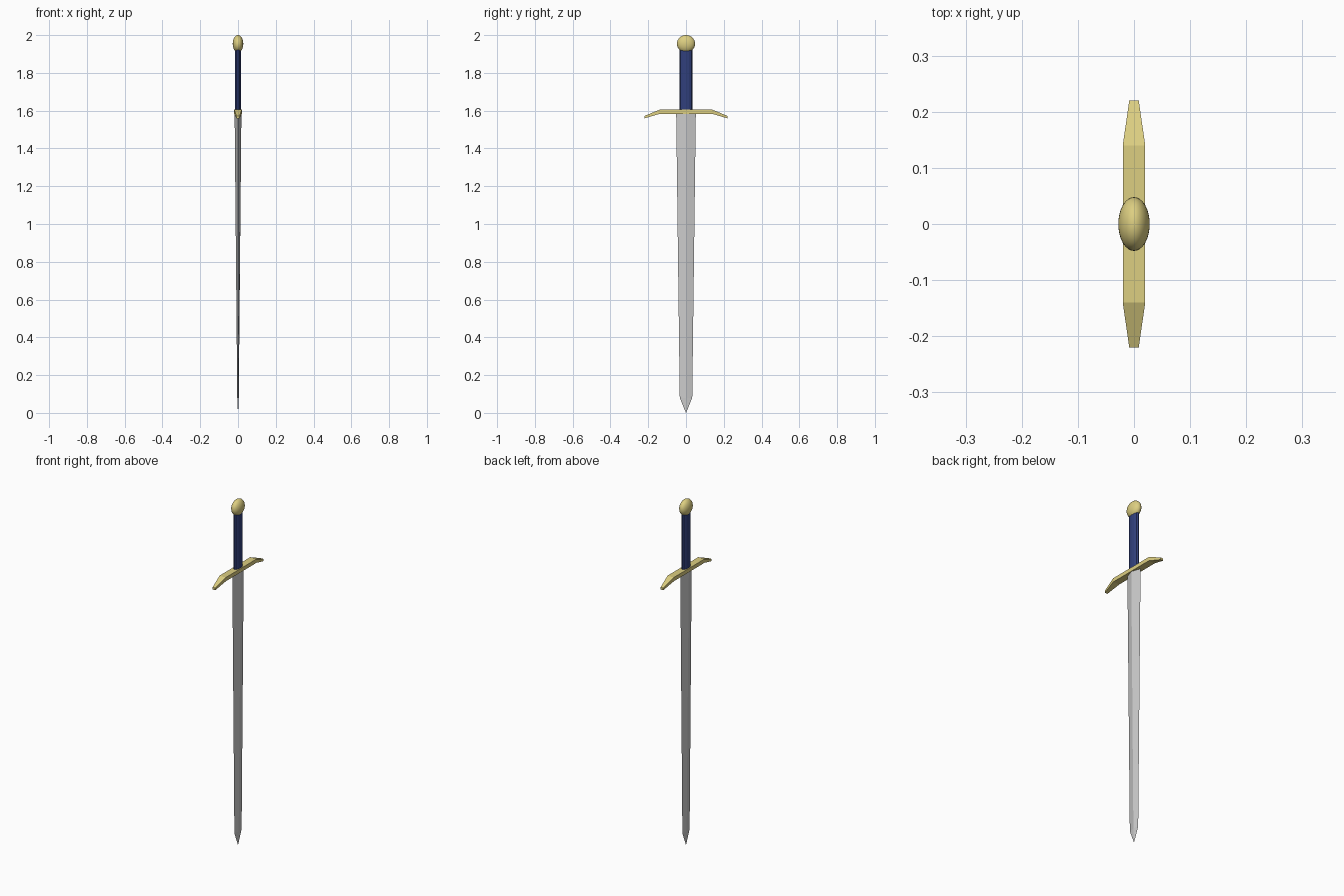
import bpy, bmesh, math

if "Cube" in bpy.data.objects:
    bpy.data.objects.remove(bpy.data.objects["Cube"])


def paint(obj, name, rgb):
    mat = bpy.data.materials.new(name)
    mat.diffuse_color = (*rgb, 1)
    mat.use_nodes = True
    mat.node_tree.nodes["Principled BSDF"].inputs["Base Color"].default_value = mat.diffuse_color
    obj.data.materials.append(mat)


def loft(name, rings):
    """Skin a list of equal-length vertex rings and cap both ends."""
    bm = bmesh.new()
    loops = [[bm.verts.new(p) for p in ring] for ring in rings]
    n = len(loops[0])
    for a, b in zip(loops, loops[1:]):
        for i in range(n):
            j = (i + 1) % n
            bm.faces.new((a[i], a[j], b[j], b[i]))
    bm.faces.new(loops[0])
    bm.faces.new(loops[-1])
    bmesh.ops.remove_doubles(bm, verts=bm.verts, dist=1e-5)
    bmesh.ops.recalc_face_normals(bm, faces=bm.faces)
    mesh = bpy.data.meshes.new(name)
    bm.to_mesh(mesh)
    bm.free()
    obj = bpy.data.objects.new(name, mesh)
    bpy.context.collection.objects.link(obj)
    return obj


def oval(rx, ry, z, sides):
    return [(rx * math.cos(2 * math.pi * i / sides),
             ry * math.sin(2 * math.pi * i / sides), z) for i in range(sides)]


GOLD = (0.72, 0.62, 0.22)

# Blade: tapering diamond section ending in a short point
blade = loft("blade", [oval(0.0004, 0.0004, 0.0, 4),
                       oval(0.004, 0.033, 0.08, 4),
                       oval(0.018, 0.052, 1.595, 4)])
paint(blade, "steel", (0.72, 0.75, 0.75))

# Crossguard: flat bar with drooping, tapered ends (y, bottom, top, half width)
half = [(0.14, 1.583, 1.605, 0.02), (0.22, 1.559, 1.572, 0.0085)]
stations = [(-y, b, t, w) for y, b, t, w in reversed(half)] + half
guard = loft("crossguard", [[(-w, y, b), (w, y, b), (w, y, t), (-w, y, t)]
                            for y, b, t, w in stations])
paint(guard, "guard_gold", GOLD)

# Grip: oval handle
grip = loft("grip", [oval(0.016, 0.034, z, 12) for z in (1.6, 1.925)])
paint(grip, "blue_leather", (0.03, 0.05, 0.2))

# Pommel: flattened ball
bpy.ops.mesh.primitive_uv_sphere_add(segments=32, ring_count=16, radius=1,
                                     location=(0, 0, 1.954))
pommel = bpy.context.object
pommel.name = "pommel"
pommel.scale = (0.028, 0.048, 0.046)
bpy.ops.object.transform_apply(location=False, rotation=False, scale=True)
bpy.ops.object.shade_smooth()
paint(pommel, "pommel_gold", GOLD)
